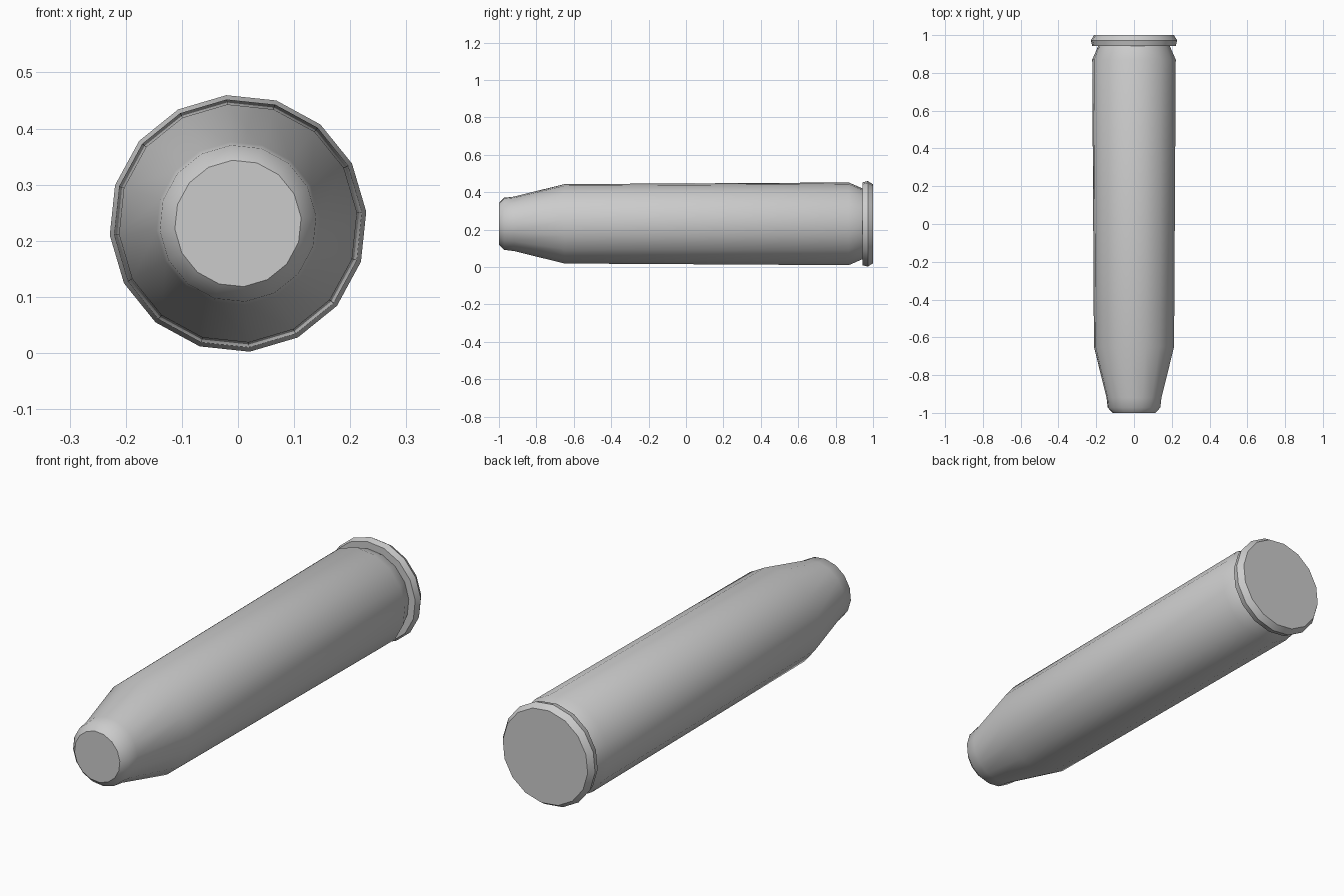
import bpy, bmesh, math

if "Cube" in bpy.data.objects:
    bpy.data.objects.remove(bpy.data.objects["Cube"])

SIDES, CENTRE_Z, TWIST = 16, 0.231, math.radians(5.2)

# (y, radius) profile from the narrow tip to the rimmed base
PROFILE = [(-1.0, 0.113), (-0.972, 0.14), (-0.92, 0.146), (-0.65, 0.213),
           (0.87, 0.222), (0.943, 0.19), (0.943, 0.222), (0.972, 0.2295),
           (1.0, 0.212)]


def lathe(name, profile):
    bm = bmesh.new()
    rings = []
    for y, r in profile:
        angles = [TWIST + math.tau * i / SIDES for i in range(SIDES)]
        rings.append([bm.verts.new((r * math.cos(a), y, CENTRE_Z + r * math.sin(a)))
                      for a in angles])
    for a, b in zip(rings, rings[1:]):
        for i in range(SIDES):
            j = (i + 1) % SIDES
            bm.faces.new((a[i], a[j], b[j], b[i]))
    # flat end caps
    bm.faces.new(rings[0])
    bm.faces.new(rings[-1])
    bmesh.ops.recalc_face_normals(bm, faces=bm.faces)
    mesh = bpy.data.meshes.new(name)
    bm.to_mesh(mesh)
    bm.free()
    ob = bpy.data.objects.new(name, mesh)
    bpy.context.collection.objects.link(ob)
    return ob


# Cartridge casing with tapered neck and rim
casing = lathe("cartridge_casing", PROFILE)
bpy.context.view_layer.objects.active = casing
casing.select_set(True)
bpy.ops.object.shade_smooth_by_angle(angle=math.radians(40))
